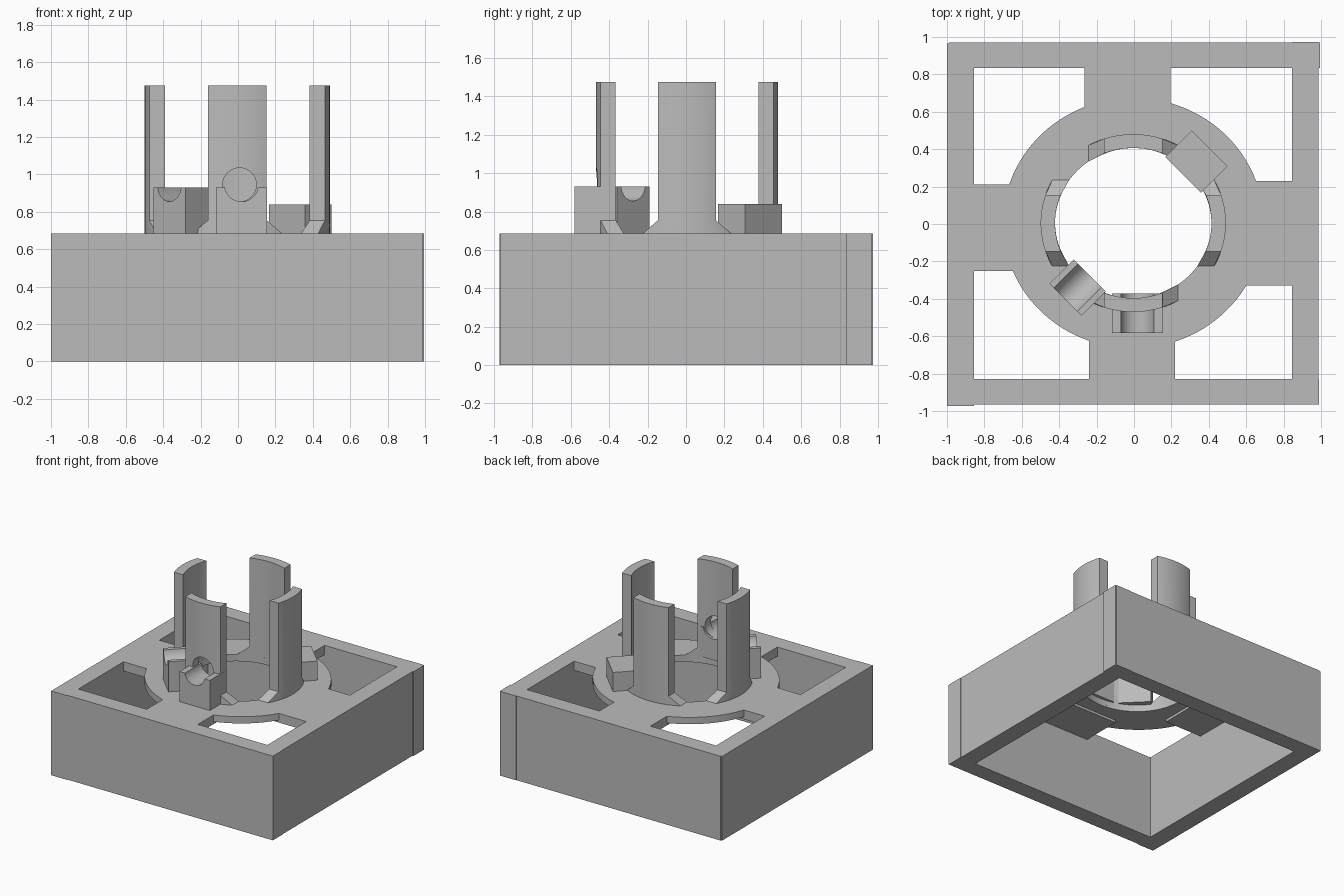
import bpy, bmesh
from math import sin, cos, pi, sqrt, radians, acos
from mathutils import Matrix, Vector

if "Cube" in bpy.data.objects:
    bpy.data.objects.remove(bpy.data.objects["Cube"], do_unlink=True)

grey = bpy.data.materials.new("plain grey")
grey.use_nodes = True
grey.diffuse_color = (0.5, 0.5, 0.5, 1)
grey.node_tree.nodes["Principled BSDF"].inputs["Base Color"].default_value = (0.5, 0.5, 0.5, 1)

DECK = 0.685          # top of the deck
TOP = 1.475           # top of the prongs
CX, CY, SY = -0.004, 0.005, 0.96   # tower centre and its y squash
R_OUT, R_IN = 0.495, 0.418


def finish(name, bm, smooth=False):
    bmesh.ops.recalc_face_normals(bm, faces=bm.faces)
    mesh = bpy.data.meshes.new(name)
    bm.to_mesh(mesh)
    bm.free()
    mesh.materials.append(grey)
    ob = bpy.data.objects.new(name, mesh)
    bpy.context.collection.objects.link(ob)
    if smooth:
        shade(ob)
    return ob


def shade(ob):
    bpy.ops.object.select_all(action='DESELECT')
    ob.select_set(True)
    bpy.context.view_layer.objects.active = ob
    bpy.ops.object.shade_smooth_by_angle(angle=radians(30))


def box(name, x0, x1, y0, y1, z0, z1):
    bm = bmesh.new()
    bmesh.ops.create_cube(bm, size=1)
    size, mid = (x1 - x0, y1 - y0, z1 - z0), ((x0 + x1) / 2, (y0 + y1) / 2, (z0 + z1) / 2)
    bm.transform(Matrix.Translation(mid) @ Matrix.Diagonal((*size, 1)))
    return finish(name, bm)


def ring(name, r_out, r_in, z0, z1, n=96):
    bm = bmesh.new()
    loops = []
    for r, z in ((r_out, z0), (r_out, z1), (r_in, z1), (r_in, z0)):
        loops.append([bm.verts.new((CX + r * cos(2 * pi * i / n), CY + SY * r * sin(2 * pi * i / n), z))
                      for i in range(n)])
    for k in range(4):
        a, b = loops[k], loops[(k + 1) % 4]
        for i in range(n):
            j = (i + 1) % n
            bm.faces.new((a[i], a[j], b[j], b[i]))
    return finish(name, bm, True)


def prong(name, angle, n=20):
    """Slice of the tube with straight sides and a flared foot."""
    rows = ((DECK - 0.04, 0.24), (DECK, 0.24), (0.755, 0.157), (TOP, 0.157))
    bm = bmesh.new()
    grid = []
    for z, half in rows:
        us = [half * (2 * i / n - 1) for i in range(n + 1)]
        loop = [(u, -sqrt(R_OUT ** 2 - u * u), z) for u in us]
        loop += [(u, -sqrt(R_IN ** 2 - u * u), z) for u in reversed(us)]
        grid.append([bm.verts.new(p) for p in loop])
    m = len(grid[0])
    for a, b in zip(grid, grid[1:]):
        for i in range(m):
            j = (i + 1) % m
            bm.faces.new((a[i], a[j], b[j], b[i]))
    for row in (grid[0], grid[-1]):
        for i in range(n):
            bm.faces.new((row[i], row[i + 1], row[m - 2 - i], row[m - 1 - i]))
    bm.transform(Matrix.Translation((CX, CY, 0)) @ Matrix.Diagonal((1, SY, 1, 1)) @ Matrix.Rotation(angle, 4, 'Z'))
    return finish(name, bm, True)


def cradle(name, centre, width, depth, angle, z1=0.93, r=0.09, cz=0.945, n=20):
    """Block with a round channel along its own y axis."""
    a0 = acos((cz - z1) / r)
    arc = [(r * sin(a), cz - r * cos(a)) for a in (a0 * (1 - 2 * i / n) for i in range(n + 1))]
    w = width / 2
    outline = [(-w, DECK), (w, DECK), (w, z1)] + arc + [(-w, z1)]
    bm = bmesh.new()
    face = bm.faces.new([bm.verts.new((x, -depth / 2, z)) for x, z in outline])
    ext = bmesh.ops.extrude_face_region(bm, geom=[face])
    verts = [g for g in ext["geom"] if isinstance(g, bmesh.types.BMVert)]
    bmesh.ops.translate(bm, verts=verts, vec=(0, depth, 0))
    bm.transform(Matrix.Translation((*centre, 0)) @ Matrix.Rotation(angle, 4, 'Z'))
    return finish(name, bm, True)


# Square frame of four walls
box("front_wall", -0.995, 0.99, -0.966, -0.83, 0, DECK)
box("back_wall", -0.99, 0.995, 0.835, 0.97, 0, DECK)
box("left_wall", 0.845, 0.987, -0.962, 0.974, 0, DECK)
box("right_wall", -1.0, -0.855, -0.972, 0.966, 0, DECK)

# Deck ring carried by four arms
ring("deck_ring", 0.697, R_IN, DECK - 0.055, DECK)
ARM = DECK - 0.075
box("front_arm", -0.24, 0.22, -0.85, -0.5, ARM, DECK)
box("back_arm", -0.265, 0.195, 0.5, 0.85, ARM, DECK)
box("left_arm", 0.5, 0.86, -0.33, 0.23, ARM, DECK)
box("right_arm", -0.87, -0.52, -0.25, 0.21, ARM, DECK)

# Four upright prongs of the split tube
prongs = [prong(side + "_prong", i * pi / 2) for i, side in enumerate(("front", "left", "back", "right"))]

# Round hole through the front prong
bm = bmesh.new()
bmesh.ops.create_cone(bm, cap_ends=True, segments=40, radius1=0.09, radius2=0.09, depth=0.4,
                      matrix=Matrix.Translation((0.008, -0.45, 0.945)) @ Matrix.Rotation(pi / 2, 4, 'X'))
cutter = finish("hole_cutter", bm)
cutter.hide_render = True
mod = prongs[0].modifiers.new("hole", 'BOOLEAN')
mod.operation, mod.solver, mod.object = 'DIFFERENCE', 'EXACT', cutter
bpy.context.view_layer.objects.active = prongs[0]
bpy.ops.object.modifier_apply(modifier=mod.name)
bpy.data.objects.remove(cutter, do_unlink=True)
shade(prongs[0])

# Channelled rests and the plain block
cradle("front_cradle", (0.018, -0.477), 0.272, 0.21, 0)
cradle("corner_cradle", (-0.302, -0.34), 0.242, 0.184, -pi / 4)
block = box("corner_block", -0.136, 0.136, -0.1, 0.1, DECK, 0.84)
block.data.transform(Matrix.Translation((0.333, 0.333, 0)) @ Matrix.Rotation(-pi / 4, 4, 'Z'))
